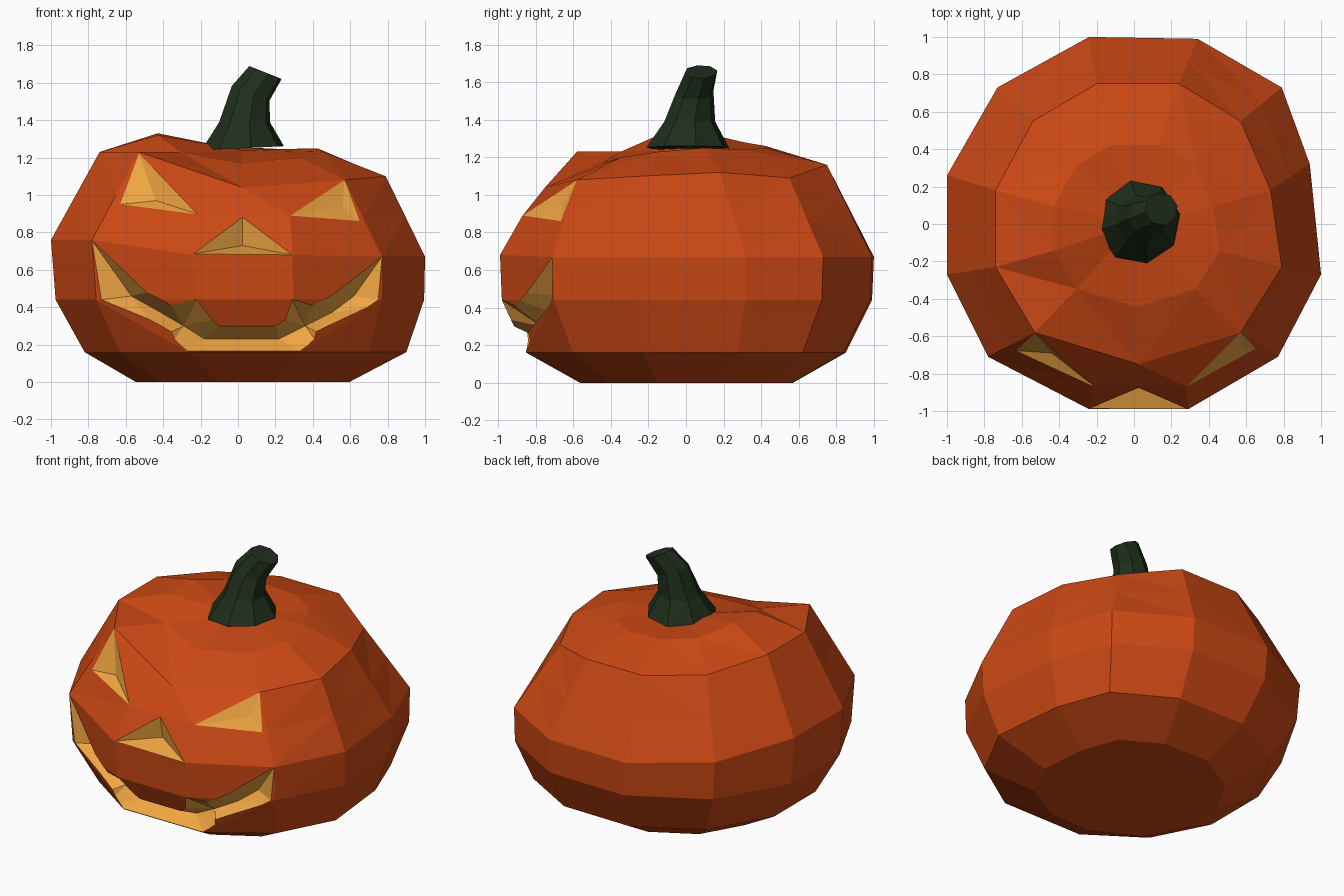
import bpy, bmesh, math
from mathutils import Vector
from mathutils.bvhtree import BVHTree

if "Cube" in bpy.data.objects:
    bpy.data.objects.remove(bpy.data.objects["Cube"])


def material(name, rgb):
    m = bpy.data.materials.new(name)
    m.diffuse_color = (*rgb, 1)
    m.use_nodes = True
    m.node_tree.nodes["Principled BSDF"].inputs["Base Color"].default_value = m.diffuse_color
    return m


rind = material("orange_rind", (0.6, 0.065, 0.007))
flesh = material("yellow_flesh", (0.87, 0.38, 0.055))
green = material("green_stem", (0.014, 0.028, 0.011))


def make_object(name, verts, faces, mats, index=0, merge=0.0):
    bm = bmesh.new()
    vs = [bm.verts.new(v) for v in verts]
    for f in faces:
        bm.faces.new([vs[i] for i in f])
    if merge:
        bmesh.ops.remove_doubles(bm, verts=bm.verts, dist=merge)
    bmesh.ops.triangulate(bm, faces=[f for f in bm.faces if len(f.verts) == 4])
    bmesh.ops.recalc_face_normals(bm, faces=bm.faces)
    me = bpy.data.meshes.new(name)
    for m in mats:
        me.materials.append(m)
    for f in bm.faces:
        f.material_index = index
    bm.to_mesh(me)
    bm.free()
    ob = bpy.data.objects.new(name, me)
    bpy.context.collection.objects.link(ob)
    return ob


def loft(rings):
    """Stack rings of equal length into a closed, capped shell."""
    n = len(rings[0])
    verts = [p for r in rings for p in r]
    faces = [(k * n + i, k * n + (i + 1) % n, (k + 1) * n + (i + 1) % n, (k + 1) * n + i)
             for k in range(len(rings) - 1) for i in range(n)]
    faces.append(tuple(range(n))[::-1])
    return verts, faces


# Body rings: twelve columns, counter-clockwise from front left
belly = [(-.24, -.99), (.29, -.99), (.77, -.71), (1, -.27), (.94, .32), (.79, .73),
         (.34, .99), (-.24, 1), (-.73, .73), (-1, .26), (-1, -.27), (-.78, -.71)]
belly_z = [.68, .68, .67, .67, .67, .67, .67, .67, .70, .76, .76, .76]
shoulder = [(.025, -.75, 1.04), (.025, -.75, 1.04), (.57, -.58, 1.08), (.79, -.23, 1.10),
            (.73, .18, 1.12), (.57, .55, 1.09), (.24, .75, 1.16), (-.20, .75, 1.16),
            (-.54, .55, 1.18), (-.74, .18, 1.23), (-.74, -.23, 1.23), (-.53, -.58, 1.23)]
crown_z = [1.17, 1.17, 1.20, 1.23, 1.25, 1.24, 1.25, 1.26, 1.28, 1.33, 1.32, 1.23]

base = [(x * .57 + .025, y * .57, 0) for x, y in belly]
low = [(x * .86 + .04, y * .85, .16) for x, y in belly]
low[0], low[1] = (-.27, -.85, .16), (.33, -.85, .16)
waist = [(x * .985 + .01, y * .99, .44) for x, y in belly]
full = [(x, y, z) for (x, y), z in zip(belly, belly_z)]
brow = [(Vector(a) + Vector(b)) / 2 for a, b in zip(full, shoulder)]
brow[0], brow[1] = (-.22, -.87, .89), (.28, -.87, .89)
crown = [(x * .58, y * .58 - .01, z) for (x, y, _), z in zip(shoulder, crown_z)]

verts, faces = loft([base, low, waist, full, brow, shoulder, crown])
verts.append((.02, .01, 1.24))
top = len(verts) - 1
faces += [(top - 12 + i, top - 12 + (i + 1) % 12, top) for i in range(12)]
# the two front columns meet at the shoulder, so drop collapsed faces
pts = {}
ids = [pts.setdefault(tuple(round(c, 4) for c in v), i) for i, v in enumerate(verts)]
clean = []
for f in faces:
    g = list(dict.fromkeys(ids[i] for i in f))
    if len(g) > 2:
        clean.append(g)
used = sorted({i for f in clean for i in f})
remap = {o: n for n, o in enumerate(used)}
body = make_object("pumpkin_body", [verts[i] for i in used],
                   [[remap[i] for i in f] for f in clean], [rind, flesh])

bm = bmesh.new()
bm.from_mesh(body.data)
tree = BVHTree.FromBMesh(bm)
bm.free()


def on_front(x, z, depth=0.0):
    """Point on the front of the body, optionally sunk inward."""
    hit = tree.ray_cast(Vector((x, -3, z)), Vector((0, 1, 0)))[0]
    if hit is None:
        hit = tree.find_nearest(Vector((x, -.65, z)))[0]
    return hit + Vector((0, depth, 0))


def carve(name, verts, faces):
    cutter = make_object(name, verts, faces, [rind, flesh], 1)
    cutter.hide_render = True
    mod = body.modifiers.new(name, "BOOLEAN")
    mod.object = cutter
    mod.operation = "DIFFERENCE"
    mod.solver = "EXACT"
    dg = bpy.context.evaluated_depsgraph_get()
    result = bpy.data.meshes.new_from_object(body.evaluated_get(dg))
    body.modifiers.clear()
    body.data = result
    bpy.data.objects.remove(cutter)


def carve_triangle(name, outline, apex):
    a = Vector(apex)
    rim = [a + (on_front(x, z) - a) * 2 for x, z in outline]
    carve(name, [a] + rim, [(0, 1, 2), (0, 2, 3), (0, 3, 1), (1, 3, 2)])


# Eyes and nose
carve_triangle("left_eye", [(-.53, 1.22), (-.63, .95), (-.22, .90)], (-.44, -.69, .97))
carve_triangle("right_eye", [(.57, 1.08), (.65, .86), (.28, .89)], (.56, -.66, .94))
carve_triangle("nose", [(.025, .88), (-.24, .685), (.29, .68)], (.025, -.85, .73))

# Mouth: V-shaped groove with one upper tooth
upper = [(-.78, .755), (-.41, .44), (-.22, .44), (-.10, .30),
         (.20, .30), (.29, .44), (.46, .44), (.77, .67)]
valley = [(-.57, .46), (-.41, .37), (-.29, .30), (-.18, .23),
          (.22, .23), (.36, .30), (.50, .37), (.62, .46)]
lower = [(-.73, .44), (-.41, .30), (-.34, .23), (-.27, .165),
         (.33, .165), (.41, .23), (.48, .30), (.75, .44)]
V = [on_front(x, z, .12) for x, z in valley]
U = [v + (on_front(*p) - v) * 1.8 for p, v in zip(upper, V)]
L = [v + (on_front(*p) - v) * 1.8 for p, v in zip(lower, V)]
mv, mf = [], []
for tri in zip(U, V, L):
    mv += tri
for k in range(7):
    for i in range(3):
        j = (i + 1) % 3
        mf.append((3 * k + i, 3 * k + j, 3 * k + 3 + j, 3 * k + 3 + i))
mf += [(2, 1, 0), (21, 22, 23)]
carve("mouth", mv, mf)

# Stem: eight-sided, flared base, leaning and tilted tip
stem_rings = []
for cx, cy, cz, r, tilt in [(.025, .01, 1.25, .225, -.05), (.035, .02, 1.39, .138, 0),
                            (.068, .045, 1.545, .103, .38), (.147, .08, 1.655, .088, .40)]:
    ring = []
    for i in range(8):
        a = math.tau * i / 8 + .39 / 2
        dx, dy = r * math.cos(a), r * math.sin(a)
        ring.append((cx + dx, cy + dy, cz - tilt * dx))
    stem_rings.append(ring)
sv, sf = loft(stem_rings)
sf.append(tuple(range(len(sv) - 8, len(sv))))
make_object("stem", sv, sf, [green])
